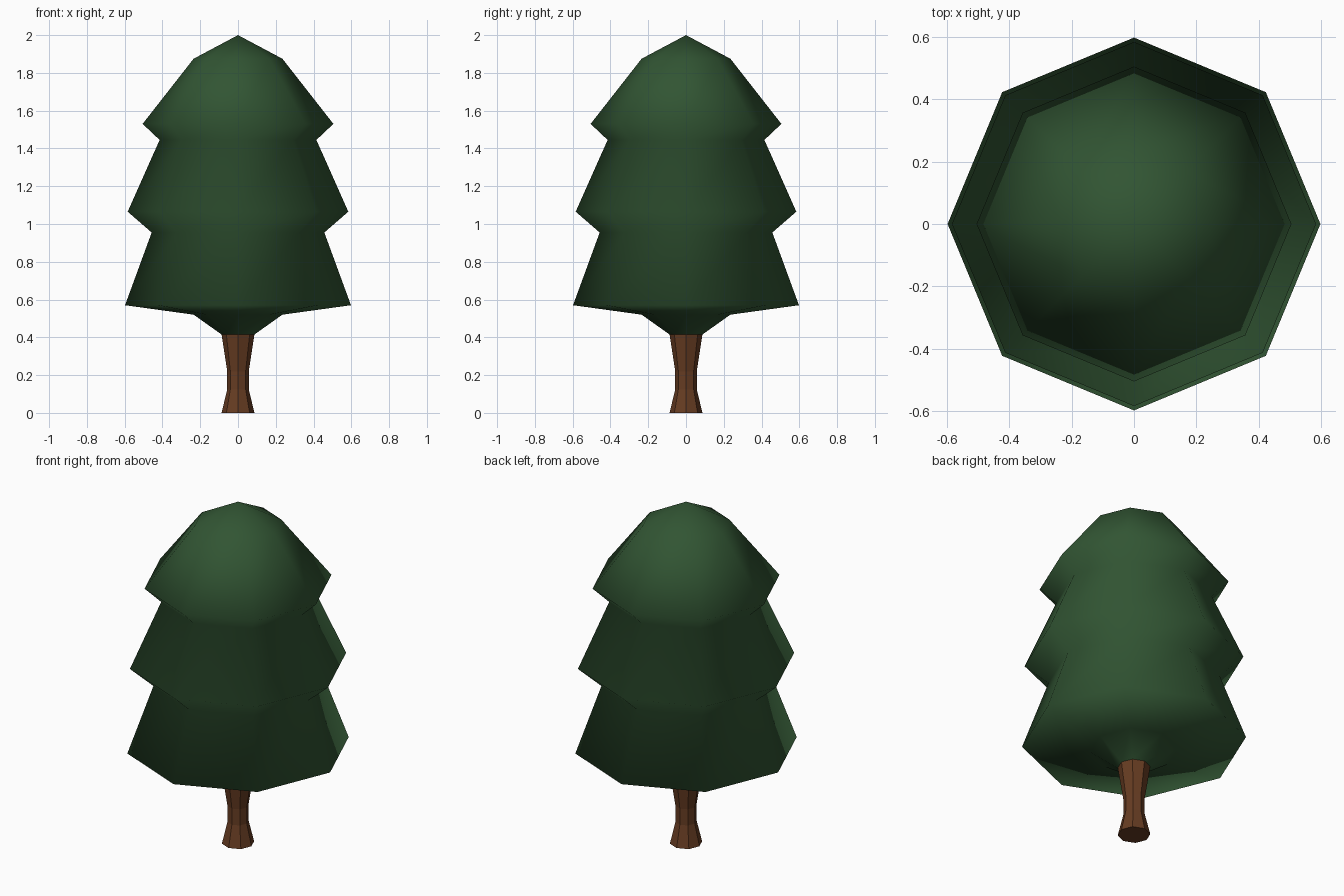
import bpy
import bmesh
import math

if "Cube" in bpy.data.objects:
    bpy.data.objects.remove(bpy.data.objects["Cube"])

SIDES = 8


def material(name, color):
    mat = bpy.data.materials.new(name)
    mat.diffuse_color = (*color, 1.0)
    mat.use_nodes = True
    mat.node_tree.nodes["Principled BSDF"].inputs["Base Color"].default_value = mat.diffuse_color
    return mat


def lathe(name, profile, mat, smooth, cap_bottom):
    """Turn a (radius, height) profile into an eight-sided solid."""
    bm = bmesh.new()
    rings = []
    for r, z in profile:
        if r == 0:
            rings.append([bm.verts.new((0, 0, z))] * SIDES)
        else:
            rings.append([bm.verts.new((r * math.cos(math.tau * i / SIDES),
                                        r * math.sin(math.tau * i / SIDES), z))
                          for i in range(SIDES)])
    for low, high in zip(rings, rings[1:]):
        for i in range(SIDES):
            j = (i + 1) % SIDES
            corners = [low[i], low[j], high[j], high[i]]
            bm.faces.new(list(dict.fromkeys(corners)))
    if cap_bottom:
        bm.faces.new(rings[0][::-1])
    for face in bm.faces:
        face.smooth = smooth
    mesh = bpy.data.meshes.new(name)
    bm.to_mesh(mesh)
    bm.free()
    mesh.materials.append(mat)
    obj = bpy.data.objects.new(name, mesh)
    bpy.context.collection.objects.link(obj)
    return obj


bark = material("bark brown", (0.133, 0.045, 0.016))
needles = material("needle green", (0.031, 0.090, 0.033))

# Trunk: flat faceted, pinched in the middle
lathe("trunk", [(0.087, 0), (0.057, 0.125), (0.057, 0.22), (0.087, 0.415)],
      bark, False, True)

# Foliage: three smooth-shaded tiers in one skin, closing onto the trunk top
lathe("foliage", [(0.087, 0.415), (0.235, 0.52), (0.598, 0.57),
                  (0.457, 0.955), (0.584, 1.065), (0.415, 1.445),
                  (0.505, 1.53), (0.235, 1.875), (0, 2.0)],
      needles, True, False)
